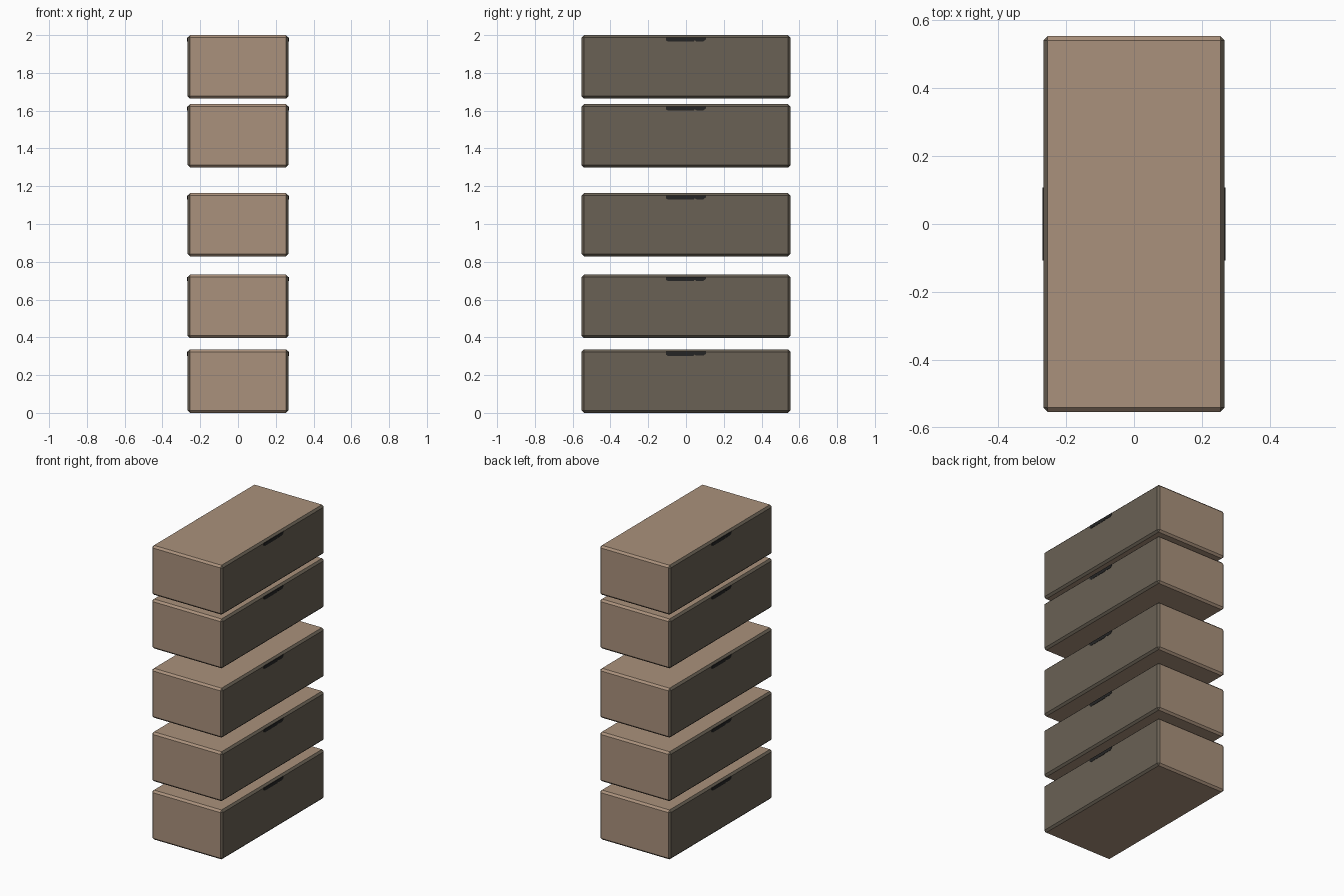
import bpy, bmesh

if "Cube" in bpy.data.objects:
    bpy.data.objects.remove(bpy.data.objects["Cube"])

HX, HY, H, BEV = 0.267, 0.553, 0.336, 0.013


def material(name, rgb):
    m = bpy.data.materials.new(name)
    m.diffuse_color = (*rgb, 1)
    m.use_nodes = True
    m.node_tree.nodes["Principled BSDF"].inputs["Base Color"].default_value = m.diffuse_color
    return m


TAN = material("tan cardboard", (0.40, 0.283, 0.200))
SIDE = material("dark side cardboard", (0.142, 0.119, 0.089))
HOLE = material("handle black", (0.018, 0.018, 0.018))


def add_object(name, bm, mats, z):
    bmesh.ops.recalc_face_normals(bm, faces=bm.faces[:])
    me = bpy.data.meshes.new(name)
    bm.to_mesh(me)
    bm.free()
    for m in mats:
        me.materials.append(m)
    ob = bpy.data.objects.new(name, me)
    ob.location.z = z
    bpy.context.collection.objects.link(ob)
    return ob


# Chamfered carton: tan all over, darker on the long sides and their chamfers
def carton(name, z):
    bm = bmesh.new()
    bmesh.ops.create_cube(bm, size=1)
    for v in bm.verts:
        v.co.x *= 2 * HX
        v.co.y *= 2 * HY
        v.co.z = (v.co.z + 0.5) * H
    bmesh.ops.bevel(bm, geom=bm.edges[:], offset=BEV, segments=1,
                    affect='EDGES', profile=0.5)
    bm.normal_update()
    for f in bm.faces:
        f.material_index = 1 if abs(f.normal.x) > 0.3 else 0
    add_object(name, bm, [TAN, SIDE], z)


# Ragged hand slot, a thin plate under the top edge of a long side
SLOT = [(-.107, 0), (-.107, -.015), (-.095, -.023), (.04, -.023), (.045, -.015),
        (.055, -.021), (.092, -.021), (.107, -.010), (.107, 0)]


def hand_slot(name, z, s):
    bm = bmesh.new()
    vs = [bm.verts.new((s * (HX - 0.001), s * y, H - BEV + 0.001 + dz)) for y, dz in SLOT]
    f = bm.faces.new(vs)
    ext = bmesh.ops.extrude_face_region(bm, geom=[f])
    for v in ext["geom"]:
        if isinstance(v, bmesh.types.BMVert):
            v.co.x += s * 0.003
    add_object(name, bm, [HOLE], z)


# Stack of five cartons with gaps
for i, z in enumerate((0.0, 0.396, 0.828, 1.299, 1.664)):
    carton(f"carton_{i + 1}", z)
    hand_slot(f"hand_slot_right_{i + 1}", z, 1)
    hand_slot(f"hand_slot_left_{i + 1}", z, -1)
